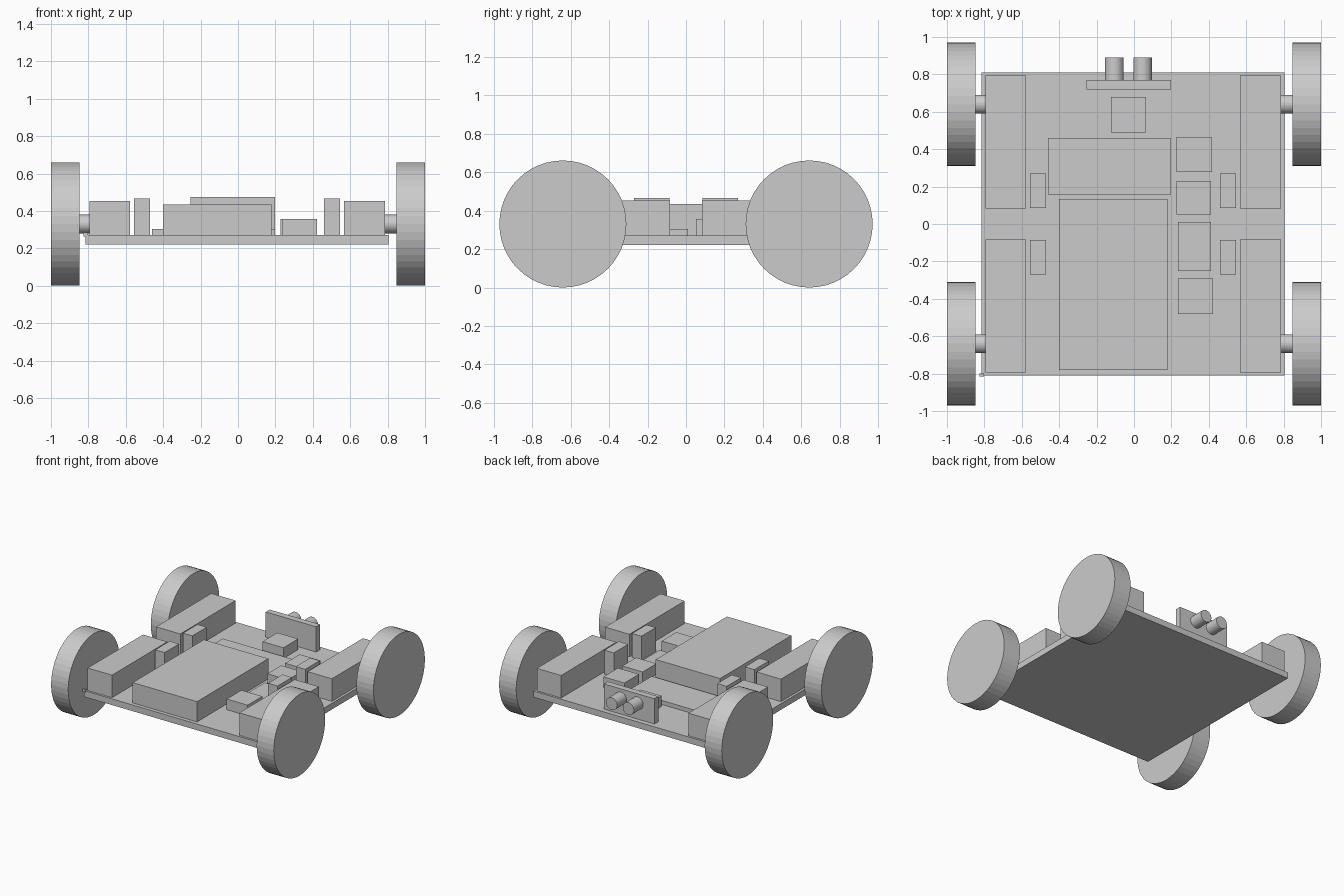
import bpy
import math
from mathutils import Matrix

cube = bpy.data.objects.get("Cube")
if cube:
    bpy.data.objects.remove(cube, do_unlink=True)

# One plain grey for the whole rover
GREY = (0.6, 0.6, 0.6, 1)
grey = bpy.data.materials.new("plain_grey")
grey.use_nodes = True
grey.diffuse_color = GREY
grey.node_tree.nodes["Principled BSDF"].inputs["Base Color"].default_value = GREY


def box(name, x, y, z):
    """Box from (low, high) ranges on each axis."""
    bpy.ops.mesh.primitive_cube_add(size=1)
    ob = bpy.context.object
    ob.name = name
    spans = (x, y, z)
    centre = [(a + b) / 2 for a, b in spans]
    scale = [b - a for a, b in spans]
    ob.data.transform(Matrix.LocRotScale(centre, None, scale))
    ob.data.materials.append(grey)
    return ob


def cylinder(name, axis, radius, span, across, z):
    """Cylinder lying along x or y, over the given span of that axis."""
    bpy.ops.mesh.primitive_cylinder_add(vertices=48, radius=radius, depth=span[1] - span[0])
    ob = bpy.context.object
    ob.name = name
    mid = (span[0] + span[1]) / 2
    if axis == "X":
        turn, place = Matrix.Rotation(math.pi / 2, 4, "Y"), (mid, across, z)
    else:
        turn, place = Matrix.Rotation(math.pi / 2, 4, "X"), (across, mid, z)
    ob.data.transform(Matrix.Translation(place) @ turn)
    ob.data.materials.append(grey)
    return ob


DECK = 0.27      # top of the base plate
AXLE = 0.33      # wheel radius and axle height
SHIFT = -0.005   # body sits slightly to the right of the wheels

# Base plate with its small corner block
box("base_plate", (-0.815, 0.805), (-0.81, 0.81), (0.22, DECK))
box("corner_block", (-0.825, -0.802), (-0.815, -0.8), (0.262, 0.284))

# Wheels, axles, motors and encoders at the four corners
for side, sx in (("left", 1), ("right", -1)):
    for end, sy in (("front", -1), ("back", 1)):
        tag = f"{end}_{side}"

        def span(a, b, sign, offset=0.0):
            return tuple(sorted((sign * a + offset, sign * b + offset)))

        ys = 0.64 * sy
        cylinder(f"wheel_{tag}", "X", AXLE, span(0.847, 1, sx), ys, AXLE)
        cylinder(f"axle_{tag}", "X", 0.05, span(0.785, 0.85, sx), ys, AXLE)
        box(f"motor_{tag}", span(0.572, 0.79, sx, SHIFT), span(0.083, 0.793, sy), (DECK, 0.453))
        box(f"encoder_{tag}", span(0.465, 0.55, sx, SHIFT), span(0.085, 0.27, sy), (DECK, 0.465))

# Battery and main board
box("battery", (-0.4, 0.178), (-0.78, 0.134), (DECK, 0.435))
box("main_board", (-0.46, 0.198), (0.157, 0.46), (DECK, 0.303))

# Row of small modules, front to back
box("module_front", (0.235, 0.423), (-0.48, -0.292), (DECK, 0.357))
box("module_low", (0.235, 0.412), (-0.25, 0.01), (DECK, 0.303))
box("module_middle", (0.228, 0.412), (0.052, 0.23), (DECK, 0.357))
box("module_back", (0.228, 0.417), (0.277, 0.465), (DECK, 0.357))
box("module_centre", (-0.123, 0.065), (0.49, 0.68), (DECK, 0.357))

# Distance sensor: upright plate with two round eyes
box("sensor_plate", (-0.255, 0.198), (0.72, 0.77), (DECK, 0.475))
for name, x in (("sensor_eye_right", -0.105), ("sensor_eye_left", 0.046)):
    cylinder(name, "Y", 0.05, (0.765, 0.89), x, 0.4)
